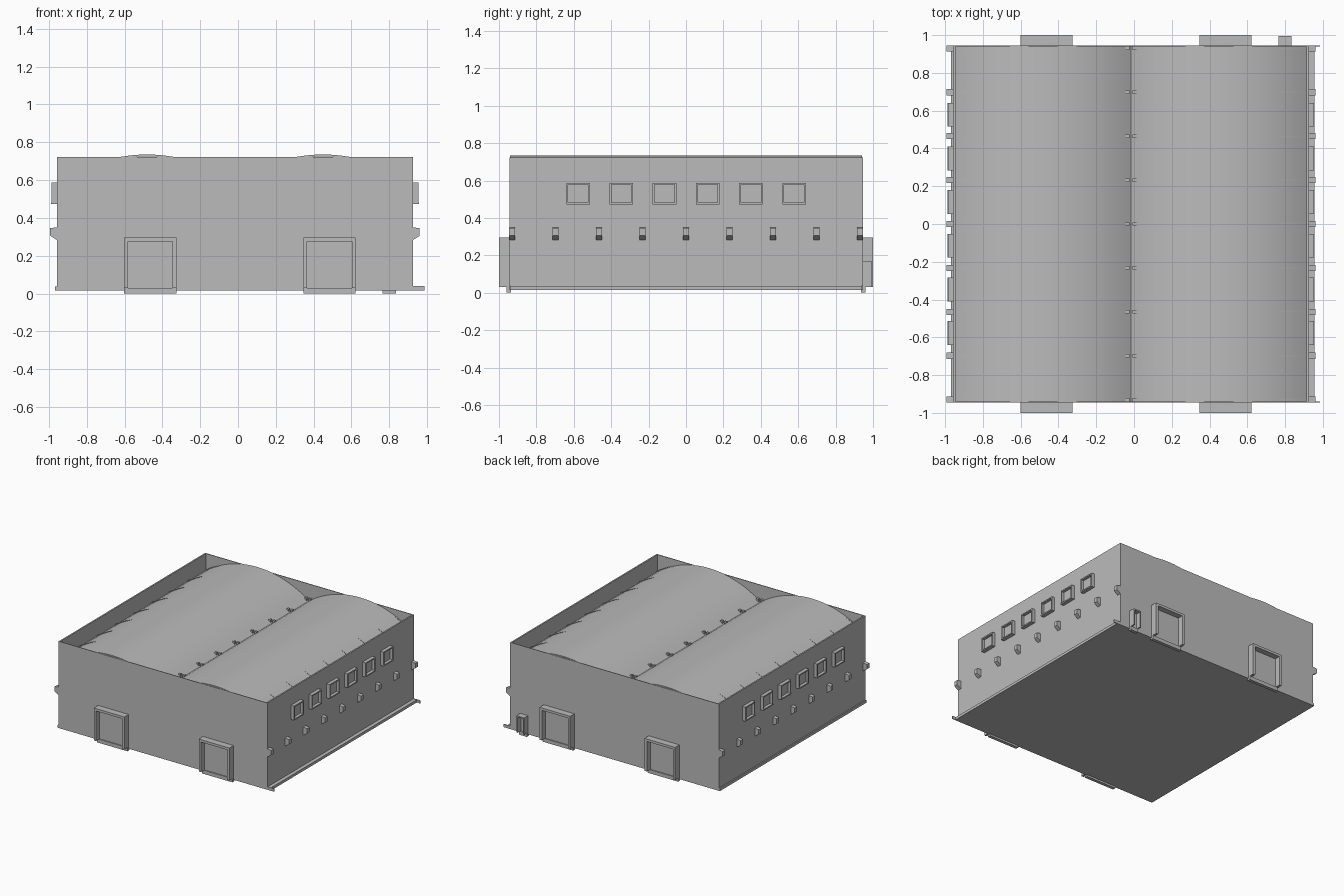
import bpy, bmesh, math
from mathutils import Vector

old = bpy.data.objects.get("Cube")
if old:
    bpy.data.objects.remove(old, do_unlink=True)

grey = bpy.data.materials.new("plain grey")
grey.use_nodes = True
GREY = (0.5, 0.5, 0.5, 1)
grey.diffuse_color = GREY
grey.node_tree.nodes["Principled BSDF"].inputs["Base Color"].default_value = GREY

# Overall shell measurements
CX, HX, HY = -0.016, 0.942, 0.945
BASE, TOP, WALL = 0.015, 0.723, 0.012
EAVE, RIDGE = 0.585, 0.735
SPAN = HX - WALL
BAYS = [-0.93 + 0.2325 * i for i in range(9)]


def finish(name, bm):
    bmesh.ops.recalc_face_normals(bm, faces=bm.faces)
    mesh = bpy.data.meshes.new(name)
    bm.to_mesh(mesh)
    bm.free()
    mesh.materials.append(grey)
    obj = bpy.data.objects.new(name, mesh)
    bpy.context.collection.objects.link(obj)
    return obj


def add_box(bm, x0, x1, y0, y1, z0, z1):
    verts = bmesh.ops.create_cube(bm, size=1)["verts"]
    for v in verts:
        v.co = Vector((x1 if v.co.x > 0 else x0,
                       y1 if v.co.y > 0 else y0,
                       z1 if v.co.z > 0 else z0))


def add_prism(bm, outline, y0, y1):
    """Extrude an outline of (x, z) points along y."""
    face = bm.faces.new([bm.verts.new((x, y0, z)) for x, z in outline])
    ext = bmesh.ops.extrude_face_region(bm, geom=[face])["geom"]
    moved = [g for g in ext if isinstance(g, bmesh.types.BMVert)]
    bmesh.ops.translate(bm, vec=(0, y1 - y0, 0), verts=moved)


def roof_z(u):
    """Height of a barrel vault at offset u from its own centre line."""
    half, rise = SPAN / 2, RIDGE - EAVE
    r = (half * half + rise * rise) / (2 * rise)
    return RIDGE - r + math.sqrt(r * r - u * u)


# Floor slab and four parapet walls
bm = bmesh.new()
add_box(bm, CX - HX, CX + HX, -HY, HY, BASE, BASE + 0.01)
finish("floor", bm)
bm = bmesh.new()
for s in (-1, 1):
    add_box(bm, *sorted((CX + s * HX, CX + s * SPAN)), -HY, HY, BASE, TOP)
    add_box(bm, CX - HX, CX + HX, *sorted((s * HY, s * (HY - 0.006))), BASE, TOP)
finish("walls", bm)

# Two barrel vault roofs
for s, name in ((-1, "roof_right"), (1, "roof_left")):
    bm = bmesh.new()
    mid = CX + s * SPAN / 2
    n = 20
    arc = [-SPAN / 2 + SPAN * i / n for i in range(n + 1)]
    outline = [(mid + u, roof_z(u)) for u in arc]
    outline += [(mid + u, roof_z(u) - 0.01) for u in reversed(arc)]
    add_prism(bm, outline, -HY + 0.003, HY - 0.003)
    roof = finish(name, bm)
    bpy.ops.object.select_all(action="DESELECT")
    roof.select_set(True)
    bpy.context.view_layer.objects.active = roof
    bpy.ops.object.shade_smooth_by_angle(angle=math.radians(30))

# Ribs on the outer slopes and small blocks along the valley
ribs, blocks = bmesh.new(), bmesh.new()
for y in BAYS:
    for s in (-1, 1):
        us = [SPAN / 2 - 0.03 * i for i in range(6)]
        mid = CX + s * SPAN / 2
        top = [(mid + s * u, roof_z(u) + 0.008 - 0.0015 * i) for i, u in enumerate(us)]
        low = [(mid + s * u, roof_z(u) - 0.008) for u in reversed(us)]
        add_prism(ribs, top + low, y - 0.004, y + 0.004)
        x = CX + s * 0.018
        add_box(blocks, x - 0.01, x + 0.01, y - 0.009, y + 0.009, EAVE - 0.005, EAVE + 0.028)
finish("roof_ribs", ribs)
finish("valley_blocks", blocks)

# Side walls: window frames, panes, sills and wall brackets
for s, side in ((-1, "right"), (1, "left")):
    wall = CX + s * HX
    frames, panes, brackets = bmesh.new(), bmesh.new(), bmesh.new()

    def side_box(bm, depth, *yz):
        add_box(bm, *sorted((wall - s * 0.002, wall + s * depth)), *yz)

    for i in range(6):
        y, w, z0, z1, t = -0.577 + 0.231 * i, 0.063, 0.472, 0.588, 0.01
        for e in (-1, 1):
            side_box(frames, 0.028, *sorted((y + e * w, y + e * (w - t))), z0, z1)
        side_box(frames, 0.028, y - w, y + w, z1 - t, z1)
        side_box(frames, 0.03, y - w, y + w, z0, z0 + t)
        side_box(panes, 0.006, y - w, y + w, z0, z1)
    for y in BAYS:
        out = wall + s * 0.035
        add_prism(brackets, [(wall, 0.35), (out, 0.345), (out, 0.306), (wall, 0.283)],
                  y - 0.016, y + 0.016)
    finish("window_frames_" + side, frames)
    finish("window_panes_" + side, panes)
    finish("wall_brackets_" + side, brackets)

# Kerbs along the foot of the side walls, with end spurs on one side
bm = bmesh.new()
add_box(bm, CX - HX - 0.01, CX - HX, -HY, HY, BASE, BASE + 0.022)
add_box(bm, CX + HX, CX + HX + 0.03, -HY, HY, BASE, BASE + 0.022)
for s in (-1, 1):
    add_box(bm, CX + HX, CX + HX + 0.06, *sorted((s * HY, s * (HY - 0.006))), BASE, BASE + 0.024)
finish("kerbs", bm)


# Loading doors: projecting surround, recessed panel and threshold
def doorway(name, x, half, s, z1, t, depth):
    surround, panel, sill = bmesh.new(), bmesh.new(), bmesh.new()
    y = sorted((s * (HY - 0.002), s * (HY + depth)))
    for e in (-1, 1):
        add_box(surround, *sorted((x + e * half, x + e * (half - t))), *y, 0.03, z1)
    add_box(surround, x - half, x + half, *y, z1 - t, z1)
    add_box(panel, x - half, x + half, *sorted((s * HY, s * (HY + 0.008))), 0.02, z1)
    add_box(sill, x - half, x + half, *sorted((s * (HY - 0.01), s * (HY + 0.016))), 0, 0.03)
    finish(name + "_surround", surround)
    finish(name + "_panel", panel)
    finish(name + "_sill", sill)


for s, face in ((-1, "front"), (1, "back")):
    doorway(face + "_door_right", -0.464, 0.138, s, 0.295, 0.02, 0.055)
    doorway(face + "_door_left", 0.484, 0.138, s, 0.295, 0.02, 0.055)
doorway("back_small_door", 0.8, 0.035, 1, 0.168, 0.01, 0.05)
